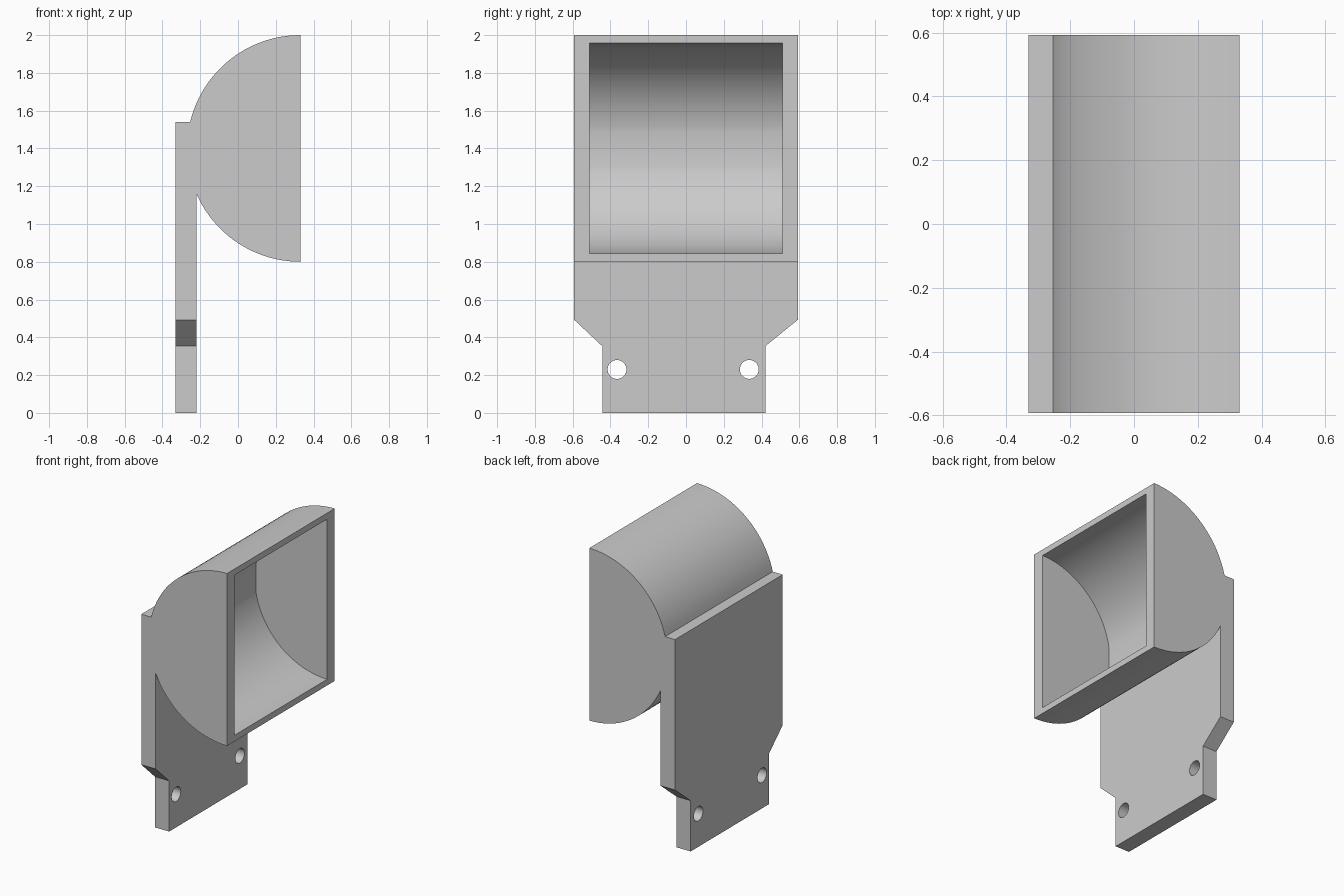
import bpy, bmesh, math
from mathutils import Vector

cube = bpy.data.objects.get("Cube")
if cube:
    bpy.data.objects.remove(cube, do_unlink=True)

grey = bpy.data.materials.new("light grey")
grey.use_nodes = True
colour = (0.6, 0.6, 0.6, 1)
grey.diffuse_color = colour
grey.node_tree.nodes["Principled BSDF"].inputs["Base Color"].default_value = colour

HALF_WIDTH = 0.592
MOUTH_X, DRUM_Z = 0.33, 1.4          # drum axis, lying in the mouth plane
OUTER, INNER = 0.6, 0.557
BACK, FRONT, TOP = -0.33, -0.22, 1.54  # plate faces and top edge


def prism(name, points, offset):
    """Extrude a closed outline of 3D points by an offset."""
    bm = bmesh.new()
    face = bm.faces.new([bm.verts.new(p) for p in points])
    grown = bmesh.ops.extrude_face_region(bm, geom=[face])
    verts = [v for v in grown["geom"] if isinstance(v, bmesh.types.BMVert)]
    bmesh.ops.translate(bm, verts=verts, vec=Vector(offset))
    bmesh.ops.recalc_face_normals(bm, faces=bm.faces)
    mesh = bpy.data.meshes.new(name)
    bm.to_mesh(mesh)
    bm.free()
    mesh.materials.append(grey)
    obj = bpy.data.objects.new(name, mesh)
    bpy.context.collection.objects.link(obj)
    return obj


def arc(radius, start, end, steps):
    """Drum arc in the xz plane; angle 0 is the top, pi the bottom."""
    angles = [start + (end - start) * i / steps for i in range(steps + 1)]
    return [(MOUTH_X - radius * math.sin(a), DRUM_Z + radius * math.cos(a)) for a in angles]


def across(profile, half):
    return [(x, -half, z) for x, z in profile], (0, 2 * half, 0)


# Side profile: half drum merged with the upright plate
upper_end = math.acos((TOP - DRUM_Z) / OUTER)
lower_start = math.pi - math.asin((MOUTH_X - FRONT) / OUTER)
profile = arc(OUTER, 0, upper_end, 24)
profile += [(BACK, TOP), (BACK, 0), (FRONT, 0)]
profile += arc(OUTER, lower_start, math.pi, 20)
body = prism("scoop_and_mounting_plate", *across(profile, HALF_WIDTH))

# Open cavity, flattened where it meets the plate
flat = math.asin((MOUTH_X - FRONT) / INNER)
hollow = arc(INNER, 0, flat, 24) + arc(INNER, math.pi - flat, math.pi, 24)
hollow += [(MOUTH_X + 0.1, DRUM_Z - INNER), (MOUTH_X + 0.1, DRUM_Z + INNER)]
cutters = [prism("cavity_cutter", *across(hollow, 0.51))]

# Tapered shoulders narrowing to the mounting tab
for side, inner_y in ((-1, -0.443), (1, 0.42)):
    edge, outside = side * HALF_WIDTH, side * 0.8
    slope = 0.14 / (edge - inner_y)
    outline = [(inner_y, -0.1), (inner_y, 0.353),
               (outside, 0.353 + slope * (outside - inner_y)), (outside, -0.1)]
    cutters.append(prism("shoulder_cutter", [(-0.5, y, z) for y, z in outline], (0.4, 0, 0)))

# Screw holes
for y in (-0.365, 0.335):
    ring = [2 * math.pi * i / 32 for i in range(32)]
    points = [(-0.5, y + 0.05 * math.cos(a), 0.23 + 0.05 * math.sin(a)) for a in ring]
    cutters.append(prism("screw_hole_cutter", points, (0.4, 0, 0)))

bpy.ops.object.select_all(action="DESELECT")
bpy.context.view_layer.objects.active = body
body.select_set(True)
for cutter in cutters:
    cutter.hide_render = True
    cut = body.modifiers.new("cut", "BOOLEAN")
    cut.operation, cut.solver, cut.object = "DIFFERENCE", "EXACT", cutter
    bpy.ops.object.modifier_apply(modifier=cut.name)
    bpy.data.objects.remove(cutter, do_unlink=True)

bpy.ops.object.shade_smooth_by_angle(angle=math.radians(25))
